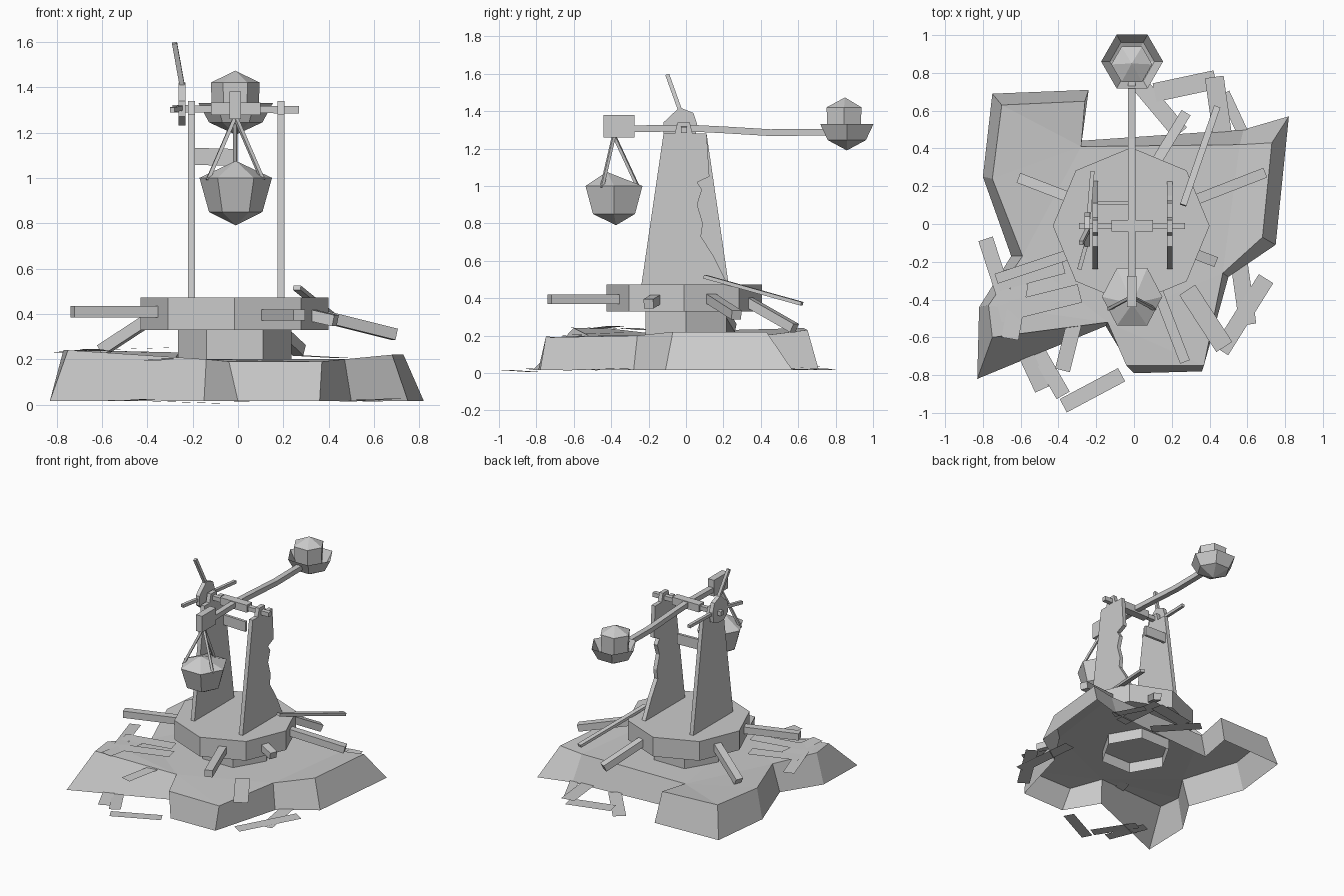
import bpy, bmesh, math
from mathutils import Vector, Matrix

if "Cube" in bpy.data.objects:
    bpy.data.objects.remove(bpy.data.objects["Cube"])


def make(name, verts, faces, solid=True):
    me = bpy.data.meshes.new(name)
    me.from_pydata([tuple(v) for v in verts], [], faces)
    bm = bmesh.new()
    bm.from_mesh(me)
    if solid:
        bmesh.ops.recalc_face_normals(bm, faces=bm.faces)
    bm.to_mesh(me)
    bm.free()
    ob = bpy.data.objects.new(name, me)
    bpy.context.collection.objects.link(ob)
    return ob


def plate(name, profile, x0, x1):
    """Extrude a (y, z) outline along x."""
    n = len(profile)
    v = [(x, y, z) for x in (x0, x1) for y, z in profile]
    f = [tuple(range(n)), tuple(range(n, 2 * n))]
    f += [(i, (i + 1) % n, n + (i + 1) % n, n + i) for i in range(n)]
    return make(name, v, f)


def beam(name, points, w, h, up=(0, 0, 1)):
    """Box section swept along a list of points."""
    pts = [Vector(p) for p in points]
    d = (pts[-1] - pts[0]).normalized()
    side = d.cross(Vector(up)).normalized()
    top = side.cross(d)
    v = [p + side * a * w / 2 + top * b * h / 2 for p in pts
         for a, b in ((-1, -1), (1, -1), (1, 1), (-1, 1))]
    f = [(0, 1, 2, 3), tuple(range(len(v) - 4, len(v)))]
    for k in range(0, len(v) - 4, 4):
        f += [(k + i, k + (i + 1) % 4, k + 4 + (i + 1) % 4, k + 4 + i) for i in range(4)]
    return make(name, v, f)


def rings(name, cx, cy, levels, n=6, low=None, high=None, caps=False):
    """Stack of n-sided rings (radius, z), with optional end points."""
    v, f = [], []
    for r, z in levels:
        v += [(cx + r * math.cos(2 * math.pi * i / n), cy + r * math.sin(2 * math.pi * i / n), z)
              for i in range(n)]
    for k in range(len(levels) - 1):
        f += [(k * n + i, k * n + (i + 1) % n, (k + 1) * n + (i + 1) % n, (k + 1) * n + i)
              for i in range(n)]
    last = (len(levels) - 1) * n
    if low:
        v.append(low)
        f += [((i + 1) % n, i, len(v) - 1) for i in range(n)]
    if high:
        v.append(high)
        f += [(last + i, last + (i + 1) % n, len(v) - 1) for i in range(n)]
    if caps:
        f += [tuple(range(n))[::-1], tuple(range(last, last + n))]
    return make(name, v, f)


# Rocky mound: open shell, outline at the ground (x, y) and at the top (x, y, z)
ground = [(-.75, .69), (-.24, .71), (-.29, .44), (.58, .5), (.82, .57), (.75, -.11), (.5, -.28),
          (.36, -.78), (0, -.79), (-.15, -.54), (-.83, -.82), (-.82, -.44), (-.65, -.17), (-.8, .25)]
top = [(-.7, .63, .24), (-.26, .65, .23), (-.28, .41, .2), (.56, .42, .2), (.73, .43, .22),
       (.68, -.07, .22), (.47, -.26, .2), (.37, -.75, .19), (-.04, -.75, .19), (-.14, -.52, .2),
       (-.75, -.6, .24), (-.77, -.43, .24), (-.59, -.17, .21), (-.75, .24, .23)]
n = len(top)
mound = make("mound", [(x, y, .015) for x, y in ground] + top,
             [(i, (i + 1) % n, n + (i + 1) % n, n + i) for i in range(n)]
             + [tuple(range(n, 2 * n))], solid=False)
bm = bmesh.new()
bm.from_mesh(mound.data)
bmesh.ops.triangulate(bm, faces=[f for f in bm.faces if len(f.verts) > 4])
bmesh.ops.recalc_face_normals(bm, faces=bm.faces)
if sum(f.normal.z * f.calc_area() for f in bm.faces) < 0:
    bmesh.ops.reverse_faces(bm, faces=bm.faces)
bm.to_mesh(mound.data)
bm.free()

# Scattered flat planks: x, y, z, length, width, angle
planks = [(.27, .73, .02, .33, .1, 12), (.13, .62, .02, .36, .09, -50), (.45, .6, .03, .36, .1, -82),
          (.53, .58, .02, .25, .06, -65), (.57, -.3, .02, .47, .09, -82), (.58, -.48, .02, .45, .09, 58),
          (-.22, -.88, .01, .35, .08, 28), (-.46, -.76, .02, .34, .08, -60), (-.55, -.74, .02, .3, .08, -65),
          (-.73, -.25, .235, .36, .08, -72), (-.55, -.26, .235, .36, .1, 15), (-.5, -.42, .245, .44, .1, 14),
          (-.63, -.46, .24, .3, .09, 80), (-.34, -.62, .2, .32, .08, 76), (.38, -.5, .21, .36, .1, -57)]
for i, (x, y, z, l, w, a) in enumerate(planks):
    m = Matrix.Translation((x, y, z)) @ Matrix.Rotation(math.radians(a), 4, 'Z') \
        @ Matrix.Rotation(.03 * (-1) ** i, 4, 'Y')
    make(f"plank_{i + 1}", [m @ Vector((s * l / 2, t * w / 2, 0))
                            for s, t in ((-1, -1), (1, -1), (1, 1), (-1, 1))],
         [(0, 1, 2, 3)], solid=False)

# Hexagonal pillar (open tube) and octagonal turntable
rings("pillar", -.015, 0, [(.25, .12), (.25, .35)])
rings("turntable", -.015, -.01, [(.415, .33), (.415, .472)], n=8, caps=True)

# Push beams around the turntable
for i, (p, q) in enumerate([((-.34, -.16, .41), (-.73, -.29, .41)), ((-.34, .14, .41), (-.6, .24, .24)),
                            ((.12, -.34, .395), (.27, -.73, .395)), ((.3, -.15, .4), (.43, -.2, .37)),
                            ((.33, .13, .4), (.69, .27, .31)), ((.1, .3, .4), (.27, .58, .24))]):
    beam(f"push_beam_{i + 1}", [p, q], .055, .05)
beam("loose_pole", [(.26, .1, .515), (.44, .62, .37)], .035, .02)

# Two upright side panels with axle seats, the right one splintered
head = [(-.24, .46), (-.12, 1.28), (-.06, 1.28), (-.045, 1.34), (.02, 1.34), (.035, 1.28), (.11, 1.28)]
plate("left_panel", head + [(.23, .46)], -.22, -.19)
plate("right_panel", head + [(.125, 1.05), (.06, 1.02), (.085, .98), (.06, .9), (.09, .8),
                             (.08, .73), (.15, .62), (.23, .46)], .175, .205)
beam("cross_brace", [(-.2, .11, 1.095), (-.01, .11, 1.09)], .02, .075)

# Axle with thicker hub
beam("axle", [(-.29, -.01, 1.305), (.27, -.01, 1.3)], .032, .032)
beam("axle_hub", [(-.12, -.01, 1.305), (.1, -.01, 1.305)], .06, .055)

# Broken hand wheel and spokes on the left end
plate("hand_wheel", [(-.12, 1.27), (-.12, 1.34), (-.035, 1.42), (.04, 1.39), (.06, 1.33),
                     (.05, 1.25), (0, 1.23), (-.07, 1.23)], -.262, -.232)
for i, (p, q) in enumerate([((-.245, -.03, 1.4), (-.28, -.1, 1.595)),
                            ((-.245, -.08, 1.31), (-.29, -.24, 1.3)),
                            ((-.24, .03, 1.31), (-.22, .28, 1.3))]):
    beam(f"wheel_spoke_{i + 1}", [p, q], .022, .022, up=(1, 0, 0))

# Throwing arm and end block
beam("throwing_arm", [(-.012, -.3, 1.305), (-.012, 0, 1.31), (-.012, .2, 1.3),
                      (-.012, .45, 1.285), (-.012, .78, 1.288)], .04, .036)
beam("end_block", [(-.012, -.44, 1.32), (-.012, -.275, 1.32)], .05, .12)

# Hanging counterweight bucket on three ropes
cy = -.385
bucket = rings("bucket", -.01, cy, [(.118, .85), (.16, 1.0)],
               low=(-.01, cy + .01, .79), high=(-.01, cy - .035, 1.075))
for v in bucket.data.vertices:
    v.co.y = cy + (v.co.y - cy) * 1.1
for i in range(3):
    a = math.radians(90 + 120 * i)
    beam(f"rope_{i + 1}", [(-.012, cy, 1.27), (-.012 + .14 * math.cos(a), cy + .13 * math.sin(a), .99)],
         .016, .016, up=(.3, .5, .8))

# Basket at the far end with a boulder
rings("basket", -.01, .86, [(.118, 1.245), (.164, 1.33)], low=(-.01, .86, 1.19))
rings("boulder", -.012, .845, [(.1, 1.25), (.108, 1.42)],
      low=(-.012, .85, 1.21), high=(-.012, .85, 1.473))
